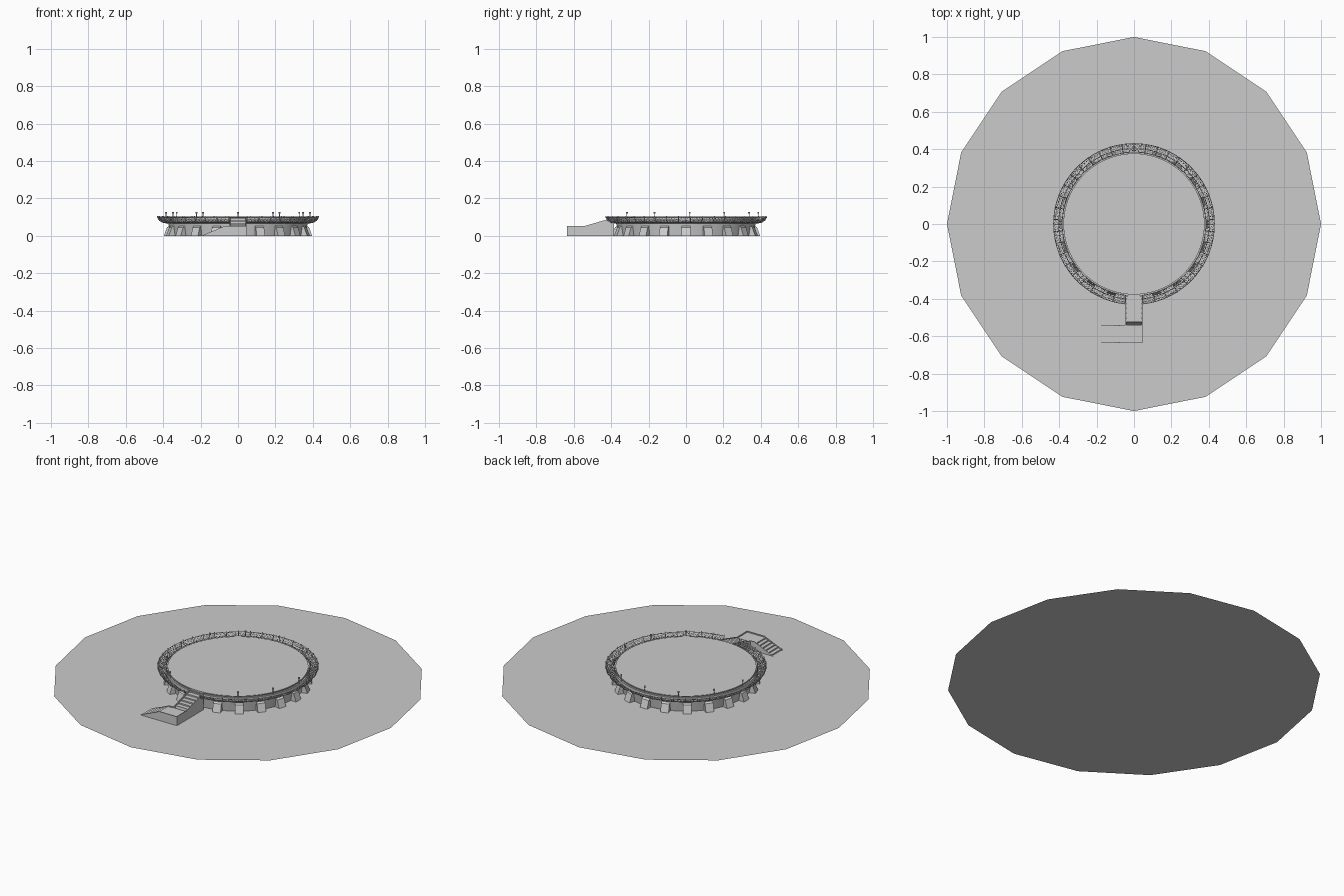
import bpy, bmesh, math
from math import sin, cos, radians, pi

if "Cube" in bpy.data.objects:
    bpy.data.objects.remove(bpy.data.objects["Cube"])


def mesh_obj(name, bm, smooth=False):
    bmesh.ops.recalc_face_normals(bm, faces=bm.faces)
    me = bpy.data.meshes.new(name)
    bm.to_mesh(me)
    bm.free()
    ob = bpy.data.objects.new(name, me)
    bpy.context.collection.objects.link(ob)
    if smooth:
        bpy.ops.object.select_all(action='DESELECT')
        ob.select_set(True)
        bpy.context.view_layer.objects.active = ob
        bpy.ops.object.shade_smooth_by_angle(angle=radians(30))
    return ob


def polar(r, a, z):
    # angle a in degrees, measured from the front (-y) towards +x
    return (r * sin(radians(a)), -r * cos(radians(a)), z)


def revolve(bm, profile, a0, a1, n):
    closed = abs(a1 - a0 - 360) < 1e-6
    rows = [[bm.verts.new(polar(r, a0 + (a1 - a0) * i / n, z)) for r, z in profile]
            for i in range(n if closed else n + 1)]
    for i in range(n):
        p, q = rows[i], rows[(i + 1) % len(rows)]
        for j in range(len(profile) - 1):
            bm.faces.new((p[j], q[j], q[j + 1], p[j + 1]))
    return rows


def prism(bm, pts, shift):
    # extrude a polygon of 3D points along shift
    lo = [bm.verts.new(p) for p in pts]
    hi = [bm.verts.new([c + s for c, s in zip(p, shift)]) for p in pts]
    bm.faces.new(lo)
    bm.faces.new(hi[::-1])
    for i in range(len(pts)):
        k = (i + 1) % len(pts)
        bm.faces.new((lo[i], lo[k], hi[k], hi[i]))


def tubes(name, paths, radius):
    cu = bpy.data.curves.new(name, 'CURVE')
    cu.dimensions = '3D'
    cu.bevel_depth = radius
    cu.bevel_resolution = 0
    cu.use_fill_caps = True
    for path in paths:
        sp = cu.splines.new('POLY')
        sp.points.add(len(path) - 1)
        for pt, co in zip(sp.points, path):
            pt.co = (*co, 1)
    bpy.context.collection.objects.link(bpy.data.objects.new(name, cu))


# sixteen-sided base plate
bm = bmesh.new()
bmesh.ops.create_circle(bm, cap_ends=True, radius=1, segments=16)
mesh_obj("base_plate", bm)

# round drum with rim and flat deck
bm = bmesh.new()
rows = revolve(bm, [(0.362, 0), (0.372, 0.066), (0.385, 0.07), (0.385, 0.088),
                    (0.377, 0.088), (0.377, 0.097)], 0, 360, 80)
bm.faces.new([r[-1] for r in rows])
mesh_obj("round_deck", bm, True)

# sloping buttresses around the drum
bm = bmesh.new()
for i in range(20):
    a = radians(18 * i)
    out, side, w = (sin(a), -cos(a)), (cos(a), sin(a)), 0.046
    prof = [(0.355, 0), (0.396, 0), (0.38, 0.045), (0.355, 0.062)]
    pts = [(out[0] * r - side[0] * w / 2, out[1] * r - side[1] * w / 2, z) for r, z in prof]
    prism(bm, pts, (side[0] * w, side[1] * w, 0))
mesh_obj("buttresses", bm)

# safety net with a gap for the stairs
GAP = 6.6
NET = [(0.383, 0.07), (0.403, 0.074), (0.42, 0.084), (0.43, 0.1)]
bm = bmesh.new()
revolve(bm, NET, GAP, 360 - GAP, 150)
bmesh.ops.poke(bm, faces=bm.faces[:])
net = mesh_obj("safety_net", bm)
mod = net.modifiers.new("strands", 'WIREFRAME')
mod.thickness = 0.0018
mod.use_even_offset = False

# net rails and curved support arms
def arc(r, z, n=120):
    return [polar(r, GAP + (360 - 2 * GAP) * i / n, z) for i in range(n + 1)]

tubes("net_rails", [arc(0.43, 0.1), arc(0.384, 0.097), arc(0.403, 0.073)], 0.0018)
N = 40
tubes("net_arms", [[polar(r, GAP + (360 - 2 * GAP) * i / N, z)
                    for r, z in [(0.375, 0.066)] + [(r + 0.001, z - 0.002) for r, z in NET] + [(0.432, 0.106)]]
                   for i in range(N + 1)], 0.002)

# edge lights on short posts
bm = bmesh.new()
for i in range(-5, 6):
    for r1, z0, z1 in [(0.002, 0.088, 0.12), (0.005, 0.118, 0.128)]:
        x, y, _ = polar(0.386, 180 + 29 * i, 0)
        res = bmesh.ops.create_cone(bm, cap_ends=True, segments=8, radius1=r1,
                                    radius2=r1, depth=z1 - z0)
        bmesh.ops.translate(bm, verts=res['verts'], vec=(x, y, (z0 + z1) / 2))
mesh_obj("edge_lights", bm)

# stairs: lower flight, landing, upper flight
X0, X1, XL = -0.045, 0.045, -0.195
Y0, Y1, YT = -0.635, -0.54, -0.385
ZL, ZT, T = 0.05, 0.095, 0.005
XR = -0.07
STEPS = 6
bm = bmesh.new()
low = [(XL, 0)]
for i in range(STEPS):
    z = (ZL - 0.003) * (i + 1) / STEPS
    low += [(XL + (XR - XL) * (i + 0.6) / STEPS, low[-1][1]),
            (XL + (XR - XL) * (i + 0.6) / STEPS, z)]
low += [(X1, ZL - 0.003), (X1, 0)]
prism(bm, [(x, Y0, z) for x, z in low[1:]], (0, Y1 - Y0, 0))
up = [(Y1, ZL - 0.003)]
for i in range(STEPS):
    y = Y1 + (YT - Y1) * (i + 0.6) / STEPS
    up += [(y, up[-1][1]), (y, ZL - 0.003 + (ZT - ZL) * (i + 1) / STEPS)]
up += [(YT, up[-1][1]), (YT, 0), (Y1, 0)]
prism(bm, [(X0, y, z) for y, z in up[1:]], (X1 - X0, 0, 0))
mesh_obj("stair_steps", bm)

# side walls of the stairs
bm = bmesh.new()
low_wall = [(XL, 0), (XR, ZL + 0.003), (X0, ZL + 0.003), (X0, 0)]
front_wall = low_wall[:2] + [(X1, ZL + 0.003), (X1, 0)]
prism(bm, [(x, Y0, z) for x, z in front_wall], (0, T, 0))
prism(bm, [(x, Y1 - T, z) for x, z in low_wall], (0, T, 0))
for x, y in [(X0, Y1), (X1 - T, Y0)]:
    pts = [(y, 0), (y, ZL + 0.003), (Y1, ZL + 0.003), (YT - 0.01, ZT), (YT, ZT), (YT, 0)]
    if y == Y1:
        pts.pop(1)
    prism(bm, [(x, b, z) for b, z in pts], (T, 0, 0))
mesh_obj("stair_side_walls", bm)
